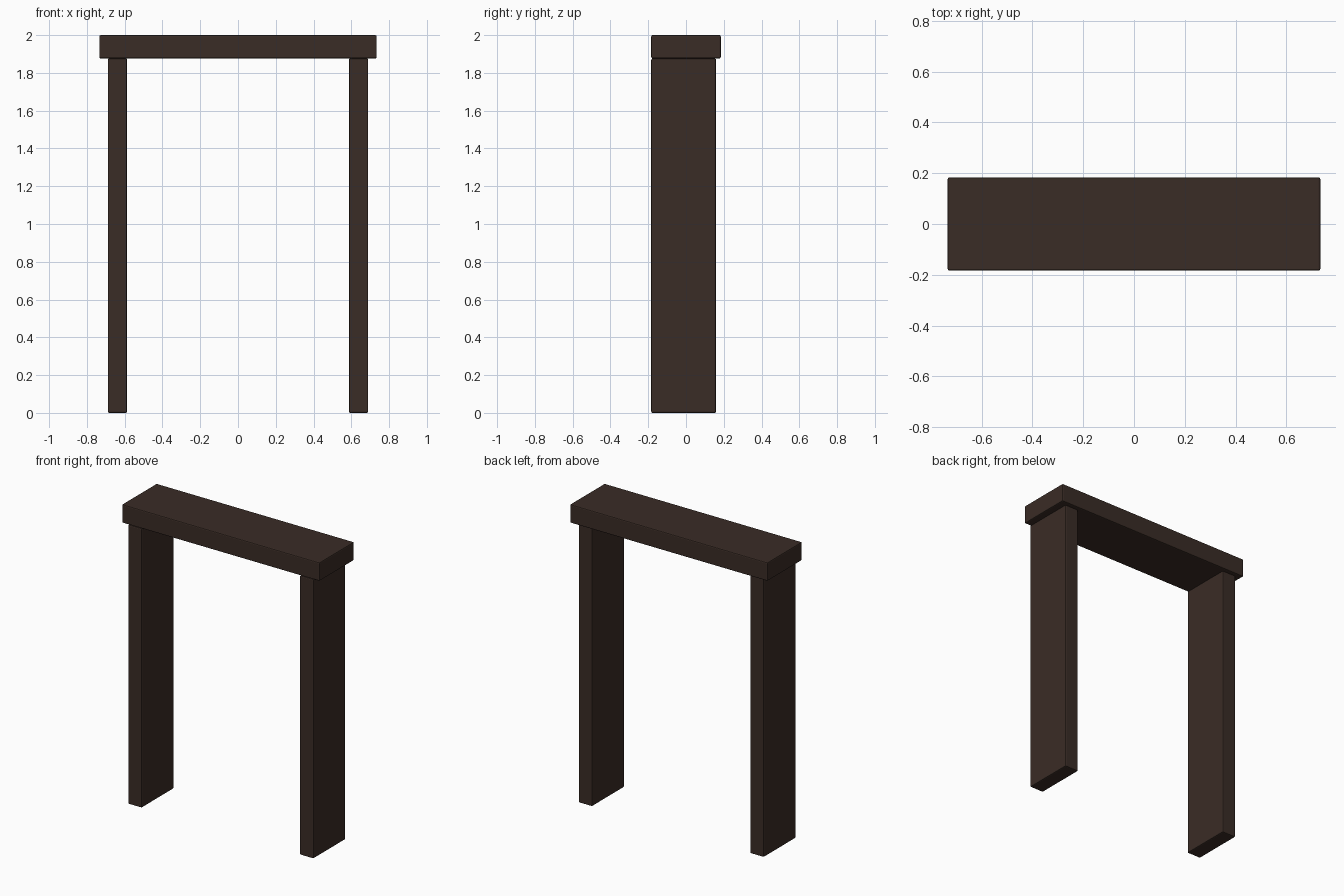
import bpy

if "Cube" in bpy.data.objects:
    bpy.data.objects.remove(bpy.data.objects["Cube"])

wood = bpy.data.materials.new("dark_wood")
wood.diffuse_color = (0.042, 0.025, 0.019, 1)
wood.use_nodes = True
wood.node_tree.nodes["Principled BSDF"].inputs["Base Color"].default_value = wood.diffuse_color


def board(name, lo, hi):
    """Box between two corners with slightly softened edges."""
    size = [b - a for a, b in zip(lo, hi)]
    centre = [(a + b) / 2 for a, b in zip(lo, hi)]
    bpy.ops.mesh.primitive_cube_add(size=1, location=centre)
    ob = bpy.context.object
    ob.name = name
    ob.scale = size
    bpy.ops.object.transform_apply(location=False, rotation=False, scale=True)
    ob.data.materials.append(wood)
    bevel = ob.modifiers.new("soft_edges", 'BEVEL')
    bevel.width = 0.007
    bevel.segments = 2
    return ob


# Lintel across the top
board("lintel", (-0.734, -0.184, 1.876), (0.734, 0.184, 2.0))

# Two posts, flush with the lintel at the front and set in at the back
board("left_post", (-0.689, -0.184, 0), (-0.587, 0.159, 1.876))
board("right_post", (0.587, -0.184, 0), (0.689, 0.159, 1.876))
